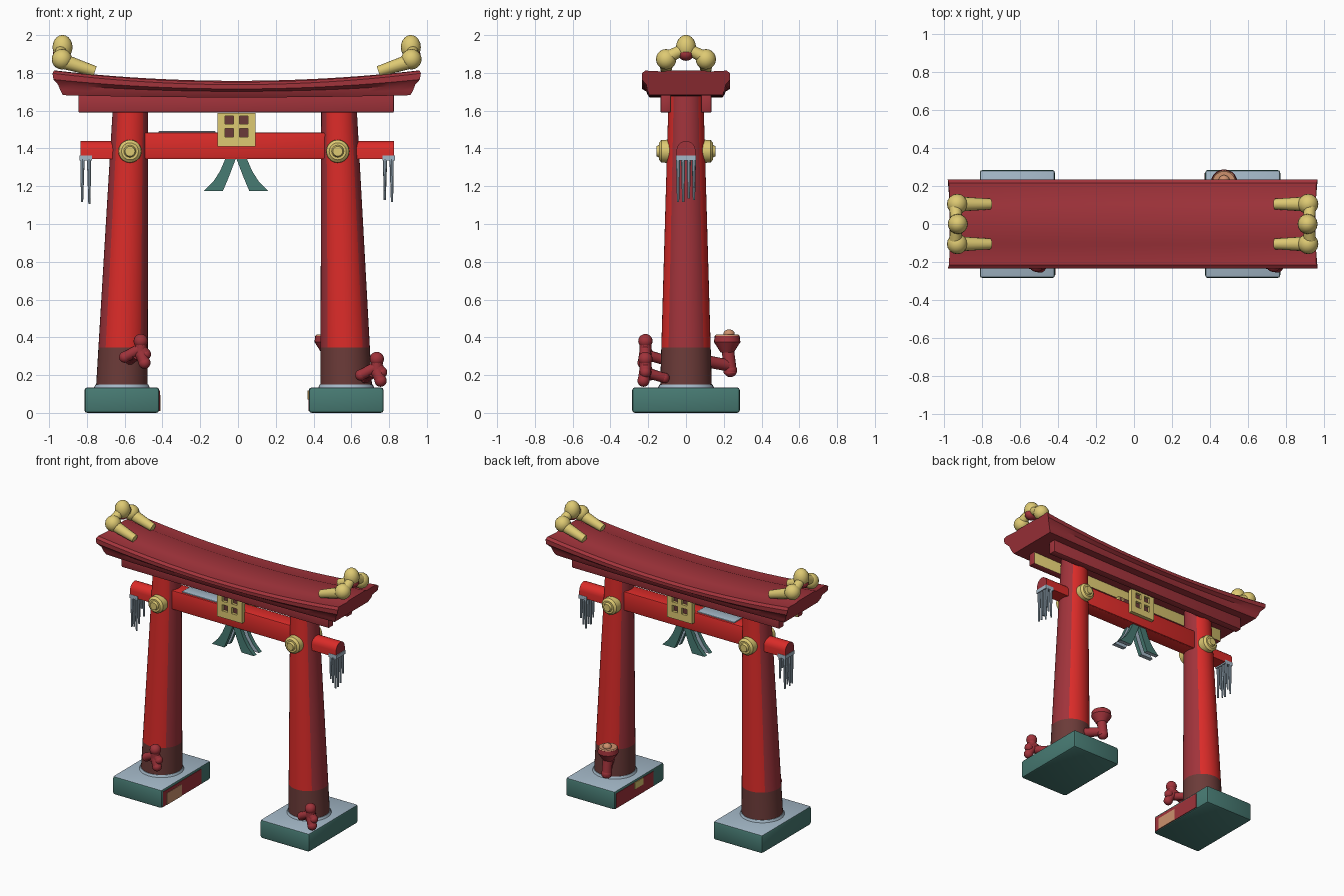
import bpy, bmesh, math, random
from mathutils import Vector, Matrix

if "Cube" in bpy.data.objects:
    bpy.data.objects.remove(bpy.data.objects["Cube"])
random.seed(4)


def material(name, rgb):
    lin = [c / 12.92 if c < 0.04 else ((c + 0.055) / 1.055) ** 2.4 for c in rgb] + [1]
    m = bpy.data.materials.new(name)
    m.use_nodes = True
    m.diffuse_color = lin
    m.node_tree.nodes["Principled BSDF"].inputs["Base Color"].default_value = lin
    return m


RED = material("bright red", (0.86, 0.17, 0.16))
MAROON = material("dark red", (0.63, 0.20, 0.23))
BROWN = material("brown", (0.42, 0.23, 0.22))
TEAL = material("teal", (0.28, 0.48, 0.45))
FROST = material("frost", (0.64, 0.72, 0.78))
GOLD = material("gold", (0.87, 0.79, 0.45))
TAN = material("tan", (0.80, 0.57, 0.43))
parts = []


def finish(name, bm, *mats, rule=None):
    bmesh.ops.recalc_face_normals(bm, faces=bm.faces)
    if rule:
        for f in bm.faces:
            f.material_index = rule(f)
    mesh = bpy.data.meshes.new(name)
    bm.to_mesh(mesh)
    bm.free()
    for m in mats:
        mesh.materials.append(m)
    ob = bpy.data.objects.new(name, mesh)
    bpy.context.collection.objects.link(ob)
    parts.append(ob)
    return ob


def add_box(bm, x, y, z):
    mid = [(a + b) / 2 for a, b in (x, y, z)]
    size = [abs(b - a) for a, b in (x, y, z)]
    bmesh.ops.create_cube(bm, size=1, matrix=Matrix.Translation(mid) @ Matrix.Diagonal((*size, 1)))


def box(name, x, y, z, *mats, bevel=0, rule=None):
    bm = bmesh.new()
    add_box(bm, x, y, z)
    if bevel:
        bmesh.ops.bevel(bm, geom=bm.edges[:], offset=bevel, segments=2, profile=0.5, affect='EDGES')
    return finish(name, bm, *mats, rule=rule)


def add_rod(bm, a, b, r1, r2, sides=16):
    a, b = Vector(a), Vector(b)
    turn = (b - a).to_track_quat('Z', 'Y').to_matrix().to_4x4()
    bmesh.ops.create_cone(bm, cap_ends=True, segments=sides, radius1=r1, radius2=r2,
                          depth=(b - a).length, matrix=Matrix.Translation((a + b) / 2) @ turn)


def add_ball(bm, c, r, squash=(1, 1, 1)):
    bmesh.ops.create_uvsphere(bm, u_segments=16, v_segments=10, radius=r,
                              matrix=Matrix.Translation(c) @ Matrix.Diagonal((*squash, 1)))


def add_prism(bm, points, y0, y1):
    face = bm.faces.new([bm.verts.new((x, y0, z)) for x, z in points])
    out = bmesh.ops.extrude_face_region(bm, geom=[face])["geom"]
    bmesh.ops.translate(bm, vec=(0, y1 - y0, 0), verts=[v for v in out if isinstance(v, bmesh.types.BMVert)])


# Pedestals and tapering, inward-leaning pillars
for side, foot, top in (("right", -0.615, -0.567), ("left", 0.573, 0.533)):
    box(side + "_pedestal", (foot - 0.198, foot + 0.198), (-0.285, 0.285), (0, 0.135),
        TEAL, FROST, bevel=0.015, rule=lambda f: int(f.normal.z > 0.5))
    bm = bmesh.new()
    add_rod(bm, (foot, 0, 0.12), (foot, 0, 0.15), 0.155, 0.14, 32)
    finish(side + "_pillar_snow_collar", bm, FROST)
    bm = bmesh.new()
    rings = []
    for z in (0.13, 0.345, 0.95, 1.68):
        t = (z - 0.13) / 1.55
        rings.append([bm.verts.new((foot + (top - foot) * t + (0.137 - 0.045 * t) * math.cos(a),
                                    (0.137 - 0.045 * t) * math.sin(a), z))
                      for a in (math.tau * i / 40 for i in range(40))])
    for lo, hi in zip(rings, rings[1:]):
        for i in range(40):
            j = (i + 1) % 40
            bm.faces.new((lo[i], lo[j], hi[j], hi[i]))
    bm.faces.new(rings[0])
    bm.faces.new(rings[-1])
    finish(side + "_pillar", bm, RED, BROWN, MAROON,
           rule=lambda f: 1 if f.calc_center_median().z < 0.345 else 2 if abs(f.normal.x) > 0.7 else 0)

    # Gold bosses front and back
    bm = bmesh.new()
    for s in (-1, 1):
        add_rod(bm, (top - 0.005, s * 0.08, 1.385), (top - 0.005, s * 0.13, 1.385), 0.062, 0.06, 20)
        add_rod(bm, (top - 0.005, s * 0.13, 1.385), (top - 0.005, s * 0.143, 1.385), 0.06, 0.045, 20)
        add_rod(bm, (top - 0.005, s * 0.14, 1.385), (top - 0.005, s * 0.157, 1.385), 0.034, 0.026, 16)
    finish(side + "_bosses", bm, GOLD)

# Worn painted patches on the inner pedestal sides
box("right_pedestal_red_patch", (-0.42, -0.414), (-0.27, 0.17), (0.01, 0.118), MAROON)
box("right_pedestal_tan_patch", (-0.416, -0.411), (-0.23, -0.06), (0.01, 0.095), TAN)
box("left_pedestal_red_patch", (0.372, 0.378), (-0.16, 0.27), (0.01, 0.118), MAROON)
box("left_pedestal_gold_patch", (0.369, 0.373), (-0.04, 0.06), (0.07, 0.118), GOLD)

# Curved roof swept along x: y, height, rise at the ends, half length
half = [(0.10, 1.758, 0.055, 0.965), (0.115, 1.752, 0.055, 0.965), (0.215, 1.752, 0.06, 0.968),
        (0.234, 1.738, 0.06, 0.975), (0.234, 1.715, 0.05, 0.97), (0.21, 1.702, 0.035, 0.945),
        (0.205, 1.688, 0.022, 0.935), (0.193, 1.67, 0.012, 0.92)]
loop = half + [(-y, z, r, h) for y, z, r, h in reversed(half)]
bm = bmesh.new()
rows = [[bm.verts.new((-0.007 + t * h, y, z + r * t * t)) for y, z, r, h in loop]
        for t in (i / 12 - 1 for i in range(25))]
n = len(loop)
for a, b in zip(rows, rows[1:]):
    for i in range(n):
        bm.faces.new((a[i], a[(i + 1) % n], b[(i + 1) % n], b[i]))
bm.faces.new(rows[0])
bm.faces.new(rows[-1])
finish("curved_roof", bm, MAROON)

# Twin rails under the roof, gold on the inside of the front one
box("front_rail", (-0.845, 0.825), (-0.135, -0.08), (1.59, 1.685), MAROON, GOLD, bevel=0.006,
    rule=lambda f: int(f.normal.y > 0.9))
box("back_rail", (-0.845, 0.825), (0.08, 0.135), (1.59, 1.685), MAROON, bevel=0.006)

# Tie beam: tall middle, round-topped ends
box("tie_beam", (-0.5, 0.48), (-0.058, 0.058), (1.345, 1.485), RED, bevel=0.01)
bm = bmesh.new()
arch = [(0.05, 1.345)] + [(0.05 * math.cos(a), 1.39 + 0.05 * math.sin(a))
                          for a in (math.pi * i / 10 for i in range(11))] + [(-0.05, 1.345)]
end = bm.faces.new([bm.verts.new((-0.835, y, z)) for y, z in arch])
out = bmesh.ops.extrude_face_region(bm, geom=[end])["geom"]
bmesh.ops.translate(bm, vec=(1.66, 0, 0), verts=[v for v in out if isinstance(v, bmesh.types.BMVert)])
finish("tie_beam_ends", bm, RED, MAROON, rule=lambda f: int(abs(f.normal.x) > 0.9))
box("beam_snow", (-0.42, -0.12), (-0.045, 0.045), (1.48, 1.492), FROST, bevel=0.004)

# Icicles hanging from the beam ends
for side, x in (("right", -0.805), ("left", 0.797)):
    bm = bmesh.new()
    add_box(bm, (x - 0.033, x + 0.033), (-0.052, 0.052), (1.335, 1.362))
    for dx in (-0.018, 0.016):
        for y in (-0.042, -0.015, 0.015, 0.042):
            low = random.uniform(1.1, 1.2) if abs(y) > 0.02 else random.uniform(1.1, 1.26)
            add_rod(bm, (x + dx, y, 1.345), (x + dx * 1.15, y, low), 0.011, 0.006, 8)
    finish(side + "_icicles", bm, FROST)

# Plaques front and back: gold grid over dark backing
for side, s in (("front", -1), ("back", 1)):
    bm = bmesh.new()
    for x in ((-0.108, -0.068), (-0.024, 0.008), (0.052, 0.092)):
        add_box(bm, x, (s * 0.05, s * 0.085), (1.41, 1.588))
    for z in ((1.41, 1.46), (1.505, 1.53), (1.572, 1.588)):
        add_box(bm, (-0.108, 0.092), (s * 0.05, s * 0.085), z)
    finish(side + "_plaque_frame", bm, GOLD)
    box(side + "_plaque_backing", (-0.1, 0.085), (s * 0.05, s * 0.066), (1.415, 1.585), BROWN)

# Streamers under the beam, frosted on inner and lower faces
bm = bmesh.new()
leg = [(0.0, 1.35), (0.055, 1.35), (0.085, 1.28), (0.12, 1.225), (0.17, 1.175), (0.07, 1.175), (0.04, 1.245)]
for s in (-1, 1):
    for y0, y1 in ((-0.045, -0.015), (0.015, 0.045)):
        add_prism(bm, [(-0.01 + s * x, z) for x, z in leg], y0, y1)
finish("streamers", bm, TEAL, FROST,
       rule=lambda f: int(f.normal.z < -0.8 or f.normal.y * f.calc_center_median().y < -0.01))

# Gold roof finials: two arms with knobs and a central egg at each end
for side, s in (("right", -1), ("left", 1)):
    def at(x, y, z):
        return (-0.007 + s * x, y, z)
    bm = bmesh.new()
    for y in (-0.105, 0.105):
        add_rod(bm, at(0.75, y, 1.808), at(0.92, y, 1.862), 0.028, 0.04)
        add_ball(bm, at(0.925, y, 1.872), 0.054)
        add_rod(bm, at(0.935, y, 1.88), at(0.93, y * 0.2, 1.92), 0.034, 0.03)
    add_ball(bm, at(0.922, 0, 1.936), 0.053, (1, 1, 1.22))
    finish(side + "_finial", bm, GOLD)
    bm = bmesh.new()
    add_ball(bm, at(0.928, 0, 1.9), 0.045, (1, 0.9, 0.8))
    finish(side + "_finial_seat", bm, MAROON)

# Small branching figures at the front of the pillars
for side, x, z in (("right", -0.515, 0.38), ("left", 0.735, 0.285)):
    bm = bmesh.new()
    add_ball(bm, (x, -0.215, z), 0.038)
    limbs = [((0, 0, 0), (0.0, 0, -0.07), 0.032), ((0, 0, -0.04), (-0.085, 0.02, -0.085), 0.03),
             ((0, 0, -0.06), (0.02, -0.01, -0.115), 0.032), ((0, 0, -0.04), (0.025, 0, -0.07), 0.03),
             ((-0.02, 0, -0.07), (-0.06, 0.1, -0.1), 0.028)]
    base = Vector((x, -0.215, z))
    for a, b, r in limbs:
        add_rod(bm, base + Vector(a), base + Vector(b), r, r * 0.95, 12)
        add_ball(bm, base + Vector(b), r)
    finish(side + "_branch_figure", bm, MAROON)

# Bowl lantern at the back of the left pillar
bm = bmesh.new()
add_rod(bm, (0.54, 0.1, 0.275), (0.475, 0.23, 0.25), 0.032, 0.032)
add_rod(bm, (0.475, 0.235, 0.21), (0.475, 0.22, 0.35), 0.035, 0.032)
add_ball(bm, (0.475, 0.235, 0.225), 0.036)
add_rod(bm, (0.475, 0.218, 0.32), (0.475, 0.218, 0.375), 0.035, 0.07, 20)
add_rod(bm, (0.475, 0.218, 0.375), (0.475, 0.218, 0.408), 0.07, 0.066, 20)
finish("lantern", bm, MAROON)
bm = bmesh.new()
add_rod(bm, (0.475, 0.218, 0.406), (0.475, 0.218, 0.414), 0.066, 0.06, 20)
add_ball(bm, (0.475, 0.228, 0.418), 0.03, (1, 1, 0.8))
finish("lantern_cap", bm, TAN)

# Smooth shading with sharp edges kept
bpy.ops.object.select_all(action='DESELECT')
for ob in parts:
    ob.select_set(True)
bpy.context.view_layer.objects.active = parts[0]
bpy.ops.object.shade_smooth_by_angle(angle=math.radians(35))
